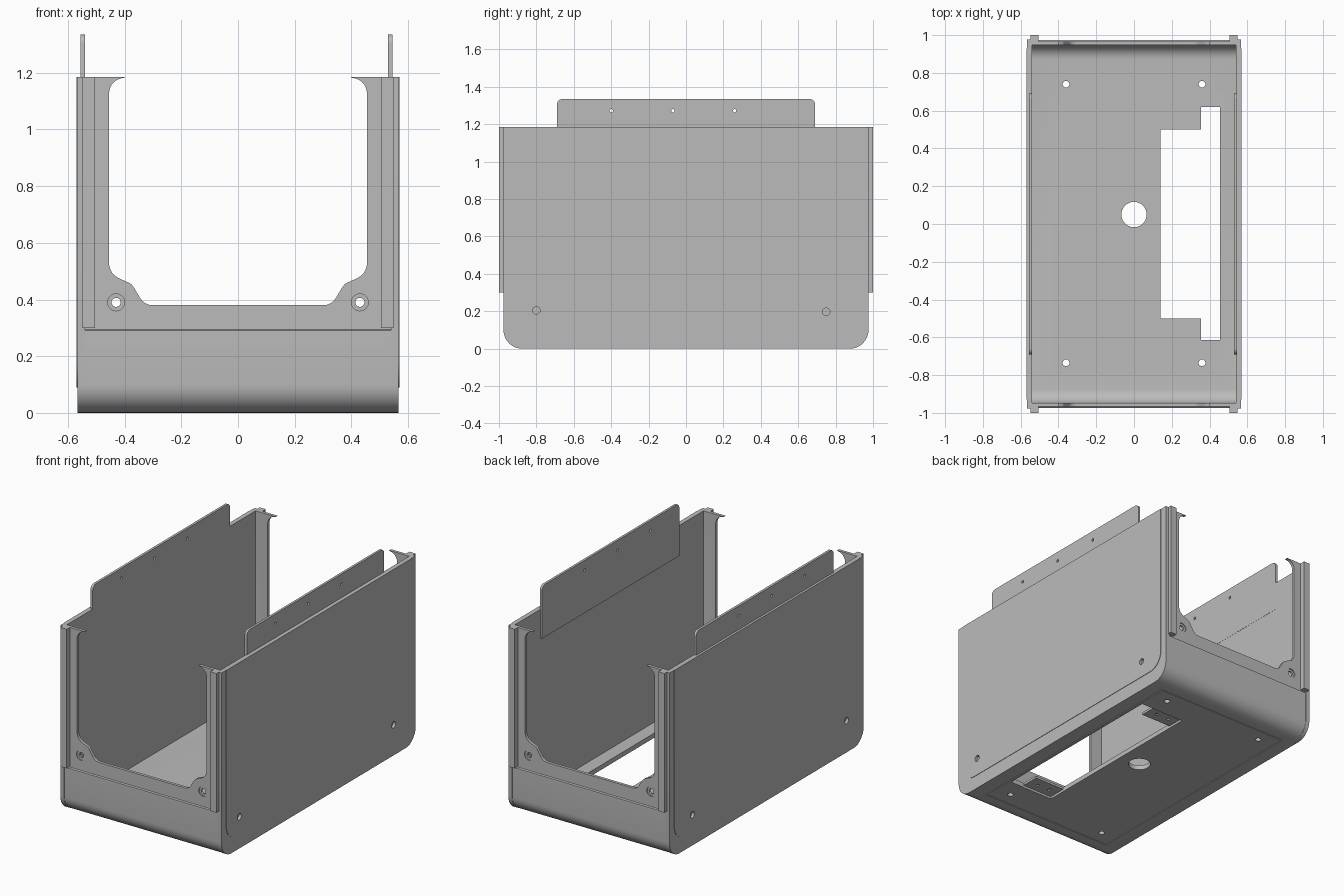
import bpy, bmesh, math
from mathutils import Vector

cube = bpy.data.objects.get("Cube")
if cube:
    bpy.data.objects.remove(cube, do_unlink=True)

grey = bpy.data.materials.new("light grey")
grey.use_nodes = True
grey.diffuse_color = (0.5, 0.5, 0.5, 1)
grey.node_tree.nodes["Principled BSDF"].inputs["Base Color"].default_value = (0.5, 0.5, 0.5, 1)


def fillet(corners, segments=8):
    """Round each (u, v, radius) corner of a polygon."""
    out = []
    for i, (u, v, r) in enumerate(corners):
        p = Vector((u, v))
        if not r:
            out.append(p)
            continue
        a = (Vector(corners[i - 1][:2]) - p).normalized()
        b = (Vector(corners[(i + 1) % len(corners)][:2]) - p).normalized()
        half = a.angle(b) / 2
        centre = p + (a + b).normalized() * (r / math.sin(half))
        start = p + a * (r / math.tan(half)) - centre
        end = p + b * (r / math.tan(half)) - centre
        total = start.angle(end)
        for k in range(segments + 1):
            t = k / segments
            out.append(centre + (start * math.sin((1 - t) * total)
                                 + end * math.sin(t * total)) / math.sin(total))
    return out


def prism(name, points, axis, lo, hi):
    """Extrude a 2D outline along an axis from lo to hi."""
    place = {"x": lambda p, d: (d, p[0], p[1]),
             "y": lambda p, d: (p[0], d, p[1]),
             "z": lambda p, d: (p[0], p[1], d)}[axis]
    bm = bmesh.new()
    face = bm.faces.new([bm.verts.new(place(p, lo)) for p in points])
    grown = bmesh.ops.extrude_face_region(bm, geom=[face])["geom"]
    shift = Vector(place((0, 0), hi - lo))
    bmesh.ops.translate(bm, vec=shift, verts=[g for g in grown if isinstance(g, bmesh.types.BMVert)])
    bmesh.ops.recalc_face_normals(bm, faces=bm.faces)
    mesh = bpy.data.meshes.new(name)
    bm.to_mesh(mesh)
    bm.free()
    mesh.materials.append(grey)
    ob = bpy.data.objects.new(name, mesh)
    bpy.context.collection.objects.link(ob)
    return ob


def rect(u0, u1, v0, v1, r=0):
    return fillet([(u0, v0, r), (u1, v0, r), (u1, v1, r), (u0, v1, r)])


def circle(u, v, r, n=24):
    return [(u + r * math.cos(math.tau * k / n), v + r * math.sin(math.tau * k / n)) for k in range(n)]


def cut(ob, points, axis, lo, hi):
    cutter = prism("cutter", points, axis, lo, hi)
    cutter.hide_render = True
    mod = ob.modifiers.new("cut", "BOOLEAN")
    mod.operation, mod.solver, mod.object = "DIFFERENCE", "EXACT", cutter
    bpy.context.view_layer.objects.active = ob
    bpy.ops.object.modifier_apply(modifier=mod.name)
    bpy.data.objects.remove(cutter, do_unlink=True)


TOP = 1.185
FLOOR = 0.03

# Floor with its two end walls, bent from one sheet
half = [(0.974, 0, 0.1), (0.974, 0.29, 0), (0.967, 0.295, 0), (0.967, TOP, 0),
        (0.948, TOP, 0), (0.948, FLOOR, 0.075)]
body = prism("floor_and_end_walls",
             fillet(half + [(-y, z, r) for y, z, r in reversed(half)]), "x", -0.542, 0.542)

# Open window through both end walls
side = [(0.33, 0.38, 0.05), (0.375, 0.455, 0.04), (0.455, 0.49, 0.06),
        (0.455, 1.182, 0.055), (0.4, 1.182, 0), (0.4, 1.4, 0)]
cut(body, fillet(side + [(-x, z, r) for x, z, r in reversed(side)]), "y", -1.2, 1.2)

# Countersunk screw holes in the end walls
for x in (-0.43, 0.43):
    cut(body, circle(x, 0.39, 0.016), "y", -1.2, 1.2)
    for s in (-1, 1):
        cut(body, circle(x, 0.39, 0.03), "y", *sorted((s * 0.961, s * 1.2)))

# Floor openings: stepped slot, cable hole, screw holes
cut(body, [(0.14, -0.5), (0.355, -0.5), (0.355, -0.615), (0.455, -0.615),
           (0.455, 0.62), (0.355, 0.62), (0.355, 0.5), (0.14, 0.5)], "z", -0.1, 0.2)
cut(body, circle(0, 0.05, 0.067, 40), "z", -0.1, 0.2)
for x in (-0.36, 0.36):
    for y in (-0.735, 0.74):
        cut(body, circle(x, y, 0.018), "z", -0.1, 0.2)

# Recessed mounting ledges beside the slot, with small screw holes
for s in (-1, 1):
    cut(body, rect(0.14, 0.36, *sorted((s * 0.49, s * 0.617))), "z", -0.1, 0.015)
    for x in (0.2, 0.29):
        cut(body, circle(x, s * 0.56, 0.011, 12), "z", -0.1, 0.024)

# Fine groove framing the underside
groove = [rect(-w, w, -l, l, 0.04) for w, l in ((0.475, 0.83), (0.469, 0.824))]
for s in (-1, 1):
    cut(body, rect(*sorted((s * 0.47, s * 0.476)), -0.83, 0.83), "z", -0.1, 0.004)
    cut(body, rect(-0.469, 0.469, *sorted((s * 0.824, s * 0.83))), "z", -0.1, 0.004)

parts = [body]
for s, label in ((1, "left"), (-1, "right")):
    # Side wall with rounded lower corners
    outline = fillet([(-0.976, 0, 0.1), (0.976, 0, 0.1), (0.976, TOP, 0), (-0.976, TOP, 0)])
    wall = prism(label + "_side_wall", outline, "x", *sorted((s * 0.54, s * 0.567)))
    # Slightly raised outer panel
    face = fillet([(-0.93, 0.09, 0.1), (0.93, 0.09, 0.1), (0.93, TOP, 0), (-0.93, TOP, 0)])
    panel = prism(label + "_side_panel", face, "x", *sorted((s * 0.5665, s * 0.57)))
    for y, z in ((-0.8, 0.205), (0.75, 0.197)):
        for ob in (wall, panel):
            cut(ob, circle(y, z, 0.02), "x", *sorted((s * 0.552, s * 0.7)))
    # Upright mounting tab rising above the wall
    lo, hi = (0.53, 0.545) if s > 0 else (-0.555, -0.539)
    tab = prism(label + "_tab", fillet([(-0.69, 1.0, 0), (0.69, 1.0, 0),
                                        (0.69, 1.335, 0.03), (-0.69, 1.335, 0.03)]), "x", lo, hi)
    for y in (-0.4, -0.07, 0.26):
        cut(tab, circle(y, 1.272, 0.009, 16), "x", -1, 1)
    parts += [wall, panel, tab]
    # Corner posts at both ends
    for e, end in ((-1, "front"), (1, "back")):
        post = prism(f"{end}_{label}_post", rect(*sorted((s * 0.505, s * 0.548)),
                     *sorted((e * 0.96, e * 1.0))), "z", 0.3, TOP)
        parts.append(post)

for ob in bpy.context.selected_objects:
    ob.select_set(False)
for ob in parts:
    ob.select_set(True)
bpy.context.view_layer.objects.active = body
bpy.ops.object.shade_smooth_by_angle(angle=math.radians(30))
